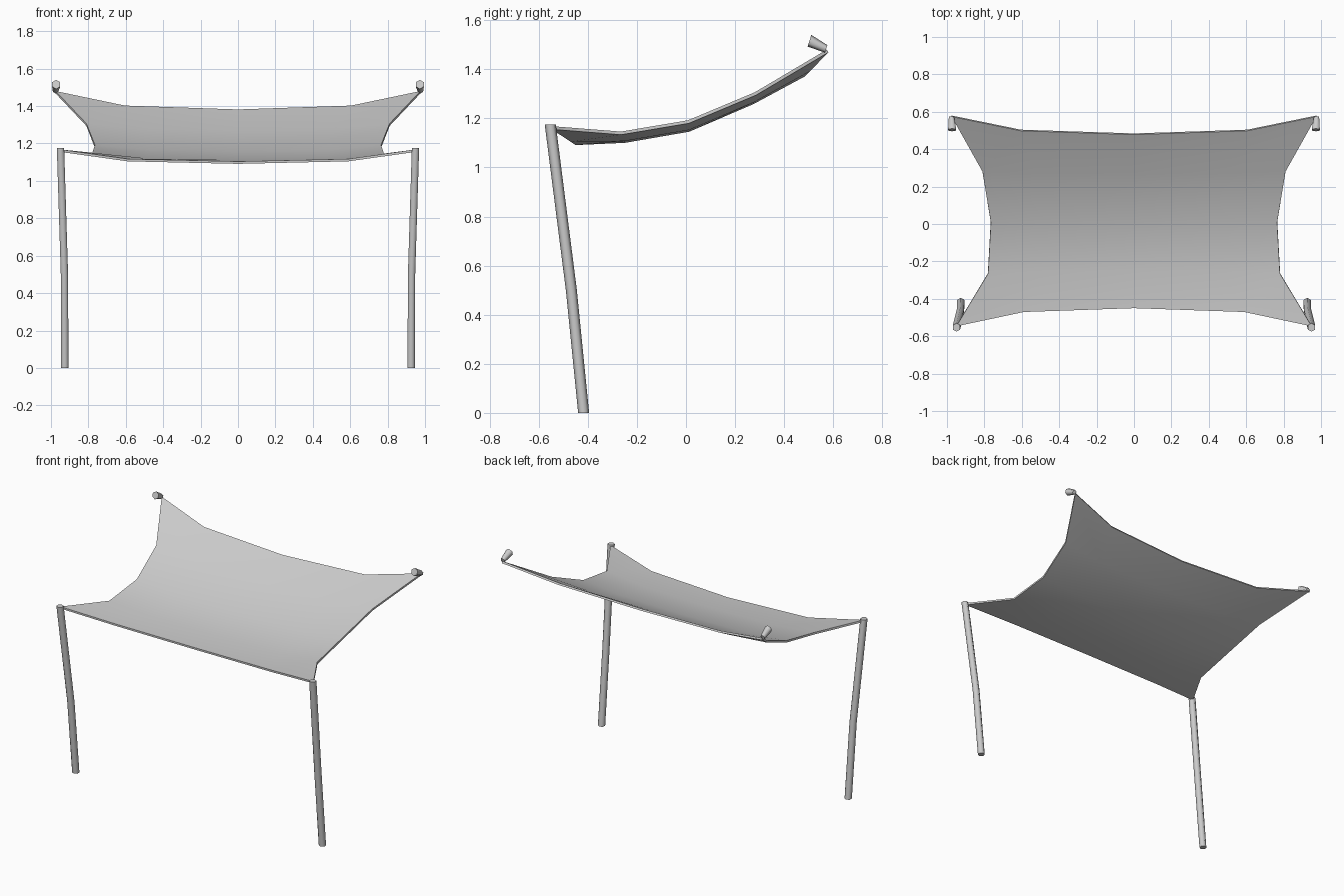
import bpy, math
from mathutils import Vector

if "Cube" in bpy.data.objects:
    bpy.data.objects.remove(bpy.data.objects["Cube"])


def make_object(name, verts, faces, angle=40):
    mesh = bpy.data.meshes.new(name)
    mesh.from_pydata(verts, [], faces)
    mesh.update()
    ob = bpy.data.objects.new(name, mesh)
    bpy.context.collection.objects.link(ob)
    bpy.ops.object.select_all(action='DESELECT')
    ob.select_set(True)
    bpy.context.view_layer.objects.active = ob
    return ob


def smooth(ob, degrees):
    bpy.ops.object.shade_smooth_by_angle(angle=math.radians(degrees))


def tube(name, points, radii, u, v, sides=6):
    """Capped tube whose rings lie in the plane of u and v."""
    u, v = Vector(u).normalized(), Vector(v).normalized()
    verts, faces = [], []
    for p, r in zip(points, radii):
        for i in range(sides):
            a = 2 * math.pi * i / sides
            verts.append(Vector(p) + r * (math.cos(a) * u + math.sin(a) * v))
    for k in range(len(points) - 1):
        for i in range(sides):
            j = (i + 1) % sides
            a, b = k * sides, (k + 1) * sides
            faces.append((a + i, a + j, b + j, b + i))
    faces.append(tuple(reversed(range(sides))))
    last = (len(points) - 1) * sides
    faces.append(tuple(range(last, last + sides)))
    smooth(make_object(name, verts, faces), 65)


# Fabric sail: per row, the side edge (x, y, z) and the centre (y, z)
rows = [
    (0.95, -0.547, 1.168, -0.45, 1.104),
    (0.78, -0.265, 1.146, -0.25, 1.113),
    (0.765, 0.008, 1.192, 0.01, 1.158),
    (0.81, 0.28, 1.306, 0.27, 1.27),
    (0.975, 0.574, 1.48, 0.478, 1.382),
]
# Columns: fraction of the half width, and how far towards the edge height
columns = [(-1, 1), (-0.62, 0.21), (0, 0), (0.62, 0.21), (1, 1)]
verts = [(ex * s, cy + (ey - cy) * f, cz + (ez - cz) * f)
         for ex, ey, ez, cy, cz in rows for s, f in columns]
n = len(columns)
faces = [(r * n + c, r * n + c + 1, (r + 1) * n + c + 1, (r + 1) * n + c)
         for r in range(len(rows) - 1) for c in range(n - 1)]
sail = make_object("fabric_sail", verts, faces)
thick = sail.modifiers.new("thickness", 'SOLIDIFY')
thick.thickness = 0.013
thick.offset = -1
bpy.ops.object.modifier_apply(modifier=thick.name)
smooth(sail, 40)

for side, s in (("left", -1), ("right", 1)):
    # Slightly bent, leaning front pole
    tube(side + "_front_pole",
         [(0.926 * s, -0.417, 0), (0.928 * s, -0.467, 0.5), (0.949 * s, -0.553, 1.175)],
         [0.0225] * 3, (0, 1, 0), (-1, 0, 0))
    # Short tapered mount at the raised back corner
    tube(side + "_back_mount",
         [(0.976 * s, 0.571, 1.483), (0.972 * s, 0.503, 1.516)],
         [0.016, 0.025], (0, 0.3, 0.95), (1, 0, 0))

# Consistent outward normals
for ob in bpy.context.collection.objects:
    bpy.context.view_layer.objects.active = ob
    bpy.ops.object.mode_set(mode='EDIT')
    bpy.ops.mesh.select_all(action='SELECT')
    bpy.ops.mesh.normals_make_consistent(inside=False)
    bpy.ops.object.mode_set(mode='OBJECT')
